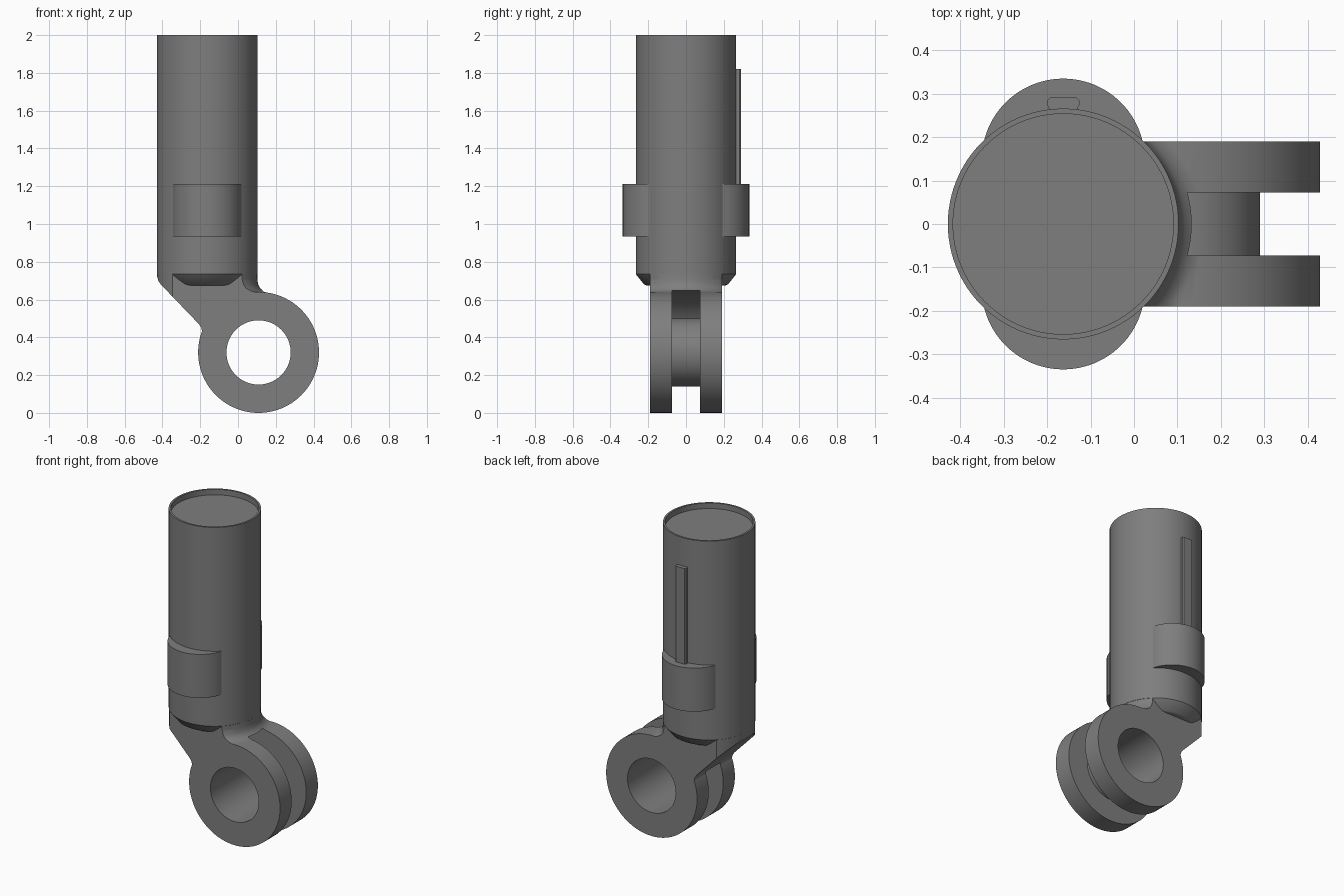
import bpy, bmesh, math
from mathutils import Matrix, Vector

cube = bpy.data.objects.get("Cube")
if cube:
    bpy.data.objects.remove(cube, do_unlink=True)

AX = -0.163               # barrel axis x
R = 0.266                 # barrel radius
EX, EZ, ER = 0.109, 0.32, 0.32   # eye centre and radius
HALF = 0.19               # half width of the fork

grey = bpy.data.materials.new("steel grey")
grey.use_nodes = True
colour = (0.21, 0.21, 0.21, 1)
grey.diffuse_color = colour
grey.node_tree.nodes["Principled BSDF"].inputs["Base Color"].default_value = colour


def finish(name, bm):
    bmesh.ops.recalc_face_normals(bm, faces=bm.faces)
    mesh = bpy.data.meshes.new(name)
    bm.to_mesh(mesh)
    bm.free()
    mesh.materials.append(grey)
    ob = bpy.data.objects.new(name, mesh)
    bpy.context.collection.objects.link(ob)
    return ob


def extrude(name, points, lo, hi, axis="z"):
    """Prism from a flat outline, along z or along y."""
    place = (lambda a, b, h: (a, b, h)) if axis == "z" else (lambda a, b, h: (a, h, b))
    bm = bmesh.new()
    face = bm.faces.new([bm.verts.new(place(a, b, lo)) for a, b in points])
    new = bmesh.ops.extrude_face_region(bm, geom=[face])["geom"]
    move = Vector(place(0, 0, hi - lo))
    bmesh.ops.translate(bm, vec=move, verts=[v for v in new if isinstance(v, bmesh.types.BMVert)])
    return finish(name, bm)


def disc(name, cx, cy, r, lo, hi, axis="z", n=96):
    ring = [(cx + r * math.cos(math.tau * i / n), cy + r * math.sin(math.tau * i / n))
            for i in range(n)]
    return extrude(name, ring, lo, hi, axis)


def lathe(name, profile, n=96):
    """Solid of revolution about the barrel axis."""
    bm = bmesh.new()
    rings = [[bm.verts.new((AX + r * math.cos(math.tau * i / n),
                            r * math.sin(math.tau * i / n), z)) for i in range(n)]
             for r, z in profile]
    for a, b in zip(rings, rings[1:]):
        for i in range(n):
            j = (i + 1) % n
            bm.faces.new((a[i], a[j], b[j], b[i]))
    bm.faces.new(rings[0])
    bm.faces.new(rings[-1])
    return finish(name, bm)


def combine(target, other, operation):
    mod = target.modifiers.new(operation, "BOOLEAN")
    mod.operation = operation
    mod.solver = "EXACT"
    mod.object = other
    bpy.context.view_layer.objects.active = target
    bpy.ops.object.modifier_apply(modifier=mod.name)
    bpy.data.objects.remove(other, do_unlink=True)


# Barrel with a chamfered foot and a shallow recess in the top
barrel = lathe("barrel", [(0.21, 0.675), (0.222, 0.68), (R, 0.735), (R, 0.8), (R, 2.0),
                          (0.254, 2.0), (0.254, 1.965)])

# Neck: sloped side outline trimmed to the barrel's roundness
neck_outline = [(-0.44, 0.76), (-0.43, 0.73), (-0.422, 0.7), (-0.405, 0.675), (-0.38, 0.65),
                (-0.205, 0.468), (-0.194, 0.45), (-0.19, 0.43), (-0.194, 0.4), (-0.1, 0.38),
                (0, 0.5), (0.12, 0.58), (0.12, 0.76)]
fork = extrude("fork_end", neck_outline, -HALF, HALF, "y")
combine(fork, disc("neck_round", AX, 0, R - 0.0008, 0.3, 0.9), "INTERSECT")

# Round eye and the fillet that blends it into the neck
combine(fork, disc("eye", EX, EZ, ER, -HALF, HALF, "y"), "UNION")
fillet = lathe("fillet", [(0.27, 0.56), (0.325, 0.6), (0.322, 0.637), (0.3, 0.645),
                          (0.28, 0.66), (0.27, 0.68), (0.2645, 0.71)])
wedge = [(-0.05, 0.54), (0.2, 0.54), (0.2, 0.75), (-0.05, 0.75)]
combine(fillet, extrude("fillet_trim", wedge, -HALF, HALF, "y"), "INTERSECT")
combine(fork, fillet, "UNION")

# Slot between the two eye plates, the hub in it, and the bore through all
combine(fork, disc("slot", EX, EZ, 0.329, -0.073, 0.073, "y"), "DIFFERENCE")
combine(fork, disc("hub", EX, EZ, 0.181, -0.1, 0.1, "y"), "UNION")
combine(fork, disc("bore", EX, EZ, 0.17, -0.3, 0.3, "y"), "DIFFERENCE")

# Rounded bosses on front and back
bosses = [disc(name, AX, side * 0.147, 0.188, 0.935, 1.212)
          for name, side in (("front_boss", -1), ("back_boss", 1))]

# Key strip up the back
key_outline = [(-0.026, 0.25), (0.026, 0.25), (0.037, 0.275), (0.037, 0.284), (0.031, 0.291),
               (-0.031, 0.291), (-0.037, 0.284), (-0.037, 0.275)]
key = extrude("back_key", [(AX + x, y) for x, y in key_outline], 1.2, 1.82)

# Smooth shading with crisp edges
bpy.ops.object.select_all(action="DESELECT")
for ob in [barrel, fork, key] + bosses:
    ob.select_set(True)
bpy.context.view_layer.objects.active = barrel
bpy.ops.object.shade_smooth_by_angle(angle=math.radians(30))
